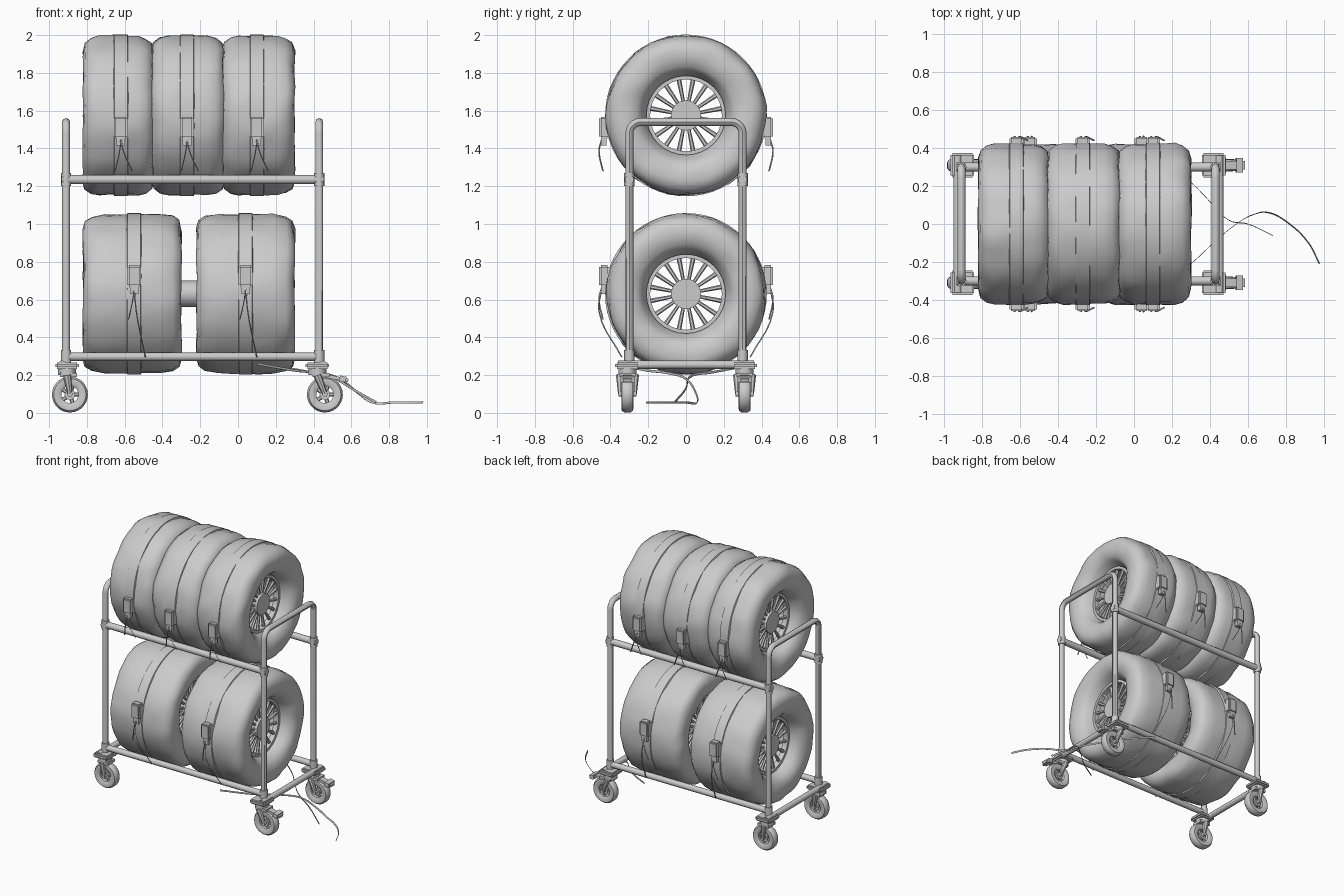
import bpy, bmesh, math
from mathutils import Vector, Matrix, noise

if "Cube" in bpy.data.objects:
    bpy.data.objects.remove(bpy.data.objects["Cube"])

grey = bpy.data.materials.new("plain_grey")
grey.use_nodes = True
grey.diffuse_color = (0.6, 0.6, 0.6, 1)
grey.node_tree.nodes["Principled BSDF"].inputs["Base Color"].default_value = (0.6, 0.6, 0.6, 1)

R = 0.425            # tyre radius
RIM = 0.2            # rim opening radius
ENDS = (-0.91, 0.43)  # end frames along x
SIDE = 0.3           # frame half depth


def finish(name, bm, angle=40):
    bmesh.ops.recalc_face_normals(bm, faces=bm.faces)
    mesh = bpy.data.meshes.new(name)
    bm.to_mesh(mesh)
    bm.free()
    obj = bpy.data.objects.new(name, mesh)
    bpy.context.collection.objects.link(obj)
    mesh.materials.append(grey)
    bpy.ops.object.select_all(action="DESELECT")
    obj.select_set(True)
    bpy.context.view_layer.objects.active = obj
    bpy.ops.object.shade_smooth_by_angle(angle=math.radians(angle))
    return obj


def lathe(bm, profile, steps, centre, axis="X", closed=True):
    """Spin (along, radius) points about an axis through centre."""
    rings = []
    for i in range(steps):
        a = math.tau * i / steps
        ring = []
        for along, r in profile:
            p = Vector((along, r * math.cos(a), r * math.sin(a)))
            if axis == "Y":
                p = Vector((p.y, p.x, p.z))
            ring.append(bm.verts.new(p + Vector(centre)))
        rings.append(ring)
    n = len(profile)
    for i in range(steps):
        a, b = rings[i], rings[(i + 1) % steps]
        for j in range(n if closed else n - 1):
            k = (j + 1) % n
            bm.faces.new((a[j], a[k], b[k], b[j]))


def box(bm, centre, size, rot=None):
    m = Matrix.Translation(centre) @ (rot or Matrix()) @ Matrix.Diagonal((*size, 1))
    return bmesh.ops.create_cube(bm, size=1, matrix=m)["verts"]


def rod(bm, a, b, r1, r2=None, sides=12):
    a, b = Vector(a), Vector(b)
    d = b - a
    m = Matrix.Translation((a + b) / 2) @ d.to_track_quat("Z", "Y").to_matrix().to_4x4()
    bmesh.ops.create_cone(bm, cap_ends=True, segments=sides, radius1=r1,
                          radius2=r2 or r1, depth=d.length, matrix=m)


def curve(name, points, radius=0.0, width=0.0, smooth=True):
    """Round pipe (radius) or thin flat strap (width) along points."""
    data = bpy.data.curves.new(name, "CURVE")
    data.dimensions = "3D"
    data.resolution_u = 5
    data.bevel_depth, data.extrude, data.bevel_resolution = radius, width, 2
    data.use_fill_caps = True
    s = data.splines.new("BEZIER" if smooth else "POLY")
    pts = s.bezier_points if smooth else s.points
    pts.add(len(points) - 1)
    for q, p in zip(pts, points):
        if smooth:
            q.co = p
            q.handle_left_type = q.handle_right_type = "AUTO"
        else:
            q.co = (*p, 1)
    data.materials.append(grey)
    obj = bpy.data.objects.new(name, data)
    bpy.context.collection.objects.link(obj)
    bpy.ops.object.select_all(action="DESELECT")
    obj.select_set(True)
    bpy.context.view_layer.objects.active = obj
    bpy.ops.object.convert(target="MESH")
    bpy.ops.object.shade_smooth_by_angle(angle=math.radians(45))


# Covered tyres with a slightly wrinkled surface
def tyre(name, x0, x1, z):
    h, c = (x1 - x0) / 2, (x0 + x1) / 2
    half = [(h - 0.13, RIM), (h - 0.09, 0.215), (h - 0.045, 0.235), (h - 0.015, 0.265),
            (h - 0.002, 0.31), (h, 0.35), (h - 0.012, 0.39), (h - 0.045, 0.414)]
    crown = [(h * t, R) for t in (0.55, 0.25, 0, -0.25, -0.55)]
    profile = half + crown + [(-x, r) for x, r in reversed(half)]
    bm = bmesh.new()
    lathe(bm, profile, 56, (c, 0, z))
    for v in bm.verts:
        radial = Vector((0, v.co.y, v.co.z - z))
        if radial.length > 0.25:
            n = noise.noise(v.co * 7) * 0.011 + noise.noise(v.co * 18) * 0.005
            v.co += radial.normalized() * (n - 0.003)
            v.co.x += noise.noise(v.co * 9 + Vector((5, 2, 8))) * 0.008
    finish(name, bm, 50)

    # Spoked rim on both faces
    bm = bmesh.new()
    for s in (-1, 1):
        face = c + s * (h - 0.11)
        rod(bm, (face - 0.025, 0, z), (face + 0.025, 0, z), 0.08, sides=16)
        lathe(bm, [(-0.02, 0.19), (0.02, 0.19), (0.02, 0.21), (-0.02, 0.21)], 32, (face, 0, z))
        for i in range(16):
            a = math.tau * (i + 0.5) / 16
            d = Vector((0, math.cos(a), math.sin(a)))
            hub = Vector((face, 0, z))
            rod(bm, hub + d * 0.07, hub + d * 0.2, 0.009, 0.013, 6)
    finish(name + "_rim", bm)


rows = {"upper": (1.575, [(-0.82, -0.445), (-0.46, -0.07), (-0.085, 0.3)], (-0.62, -0.27, 0.1), 1.51),
        "lower": (0.63, [(-0.82, -0.3), (-0.22, 0.3)], (-0.55, 0.04), 0.725)}
for row, (z, spans, buckles, bz) in rows.items():
    for i, (x0, x1) in enumerate(spans):
        tyre(f"{row}_tyre_{i + 1}", x0, x1, z)
    bm = bmesh.new()
    rod(bm, (spans[0][0] + 0.1, 0, z), (spans[-1][1] - 0.1, 0, z), 0.07, sides=20)
    finish(row + "_axle", bm)

    # Buckles, cover seams and hanging straps on both sides
    bm = bmesh.new()
    for x in buckles:
        for s in (-1, 1):
            verts = box(bm, (x, s * 0.432, bz), (0.075, 0.055, 0.115))
            edges = {e for v in verts for e in v.link_edges}
            bmesh.ops.bevel(bm, geom=list(edges), offset=0.01, segments=2, affect="EDGES")
            box(bm, (x, s * 0.435, bz - 0.07), (0.045, 0.03, 0.05))
            for k, drift in enumerate((-0.03, 0.06)):
                drop = 0.17 + 0.2 * k * (row == "lower")
                curve(f"{row}_hanging_strap", [
                    (x, s * 0.445, bz - 0.06), (x + drift * 0.2, s * 0.46, bz - 0.06 - drop * 0.35),
                    (x + drift, s * (0.44 - 0.1 * k * (row == "lower")), bz - 0.06 - drop)],
                    width=0.003, radius=0.0015)
    finish(row + "_buckles", bm)
    for x in buckles:
        bm = bmesh.new()
        lathe(bm, [(-0.04, R - 0.01), (-0.035, R + 0.003), (0.035, R + 0.003), (0.04, R - 0.01)],
              56, (x, 0, z))
        finish(row + "_cover_band", bm)

# End hoops of bent pipe
for x in ENDS:
    path = [(x, -SIDE, 0.25), (x, -SIDE, 1.48)]
    for s in (-1, 1):
        arc = [(x, s * (SIDE - 0.06 + 0.06 * math.cos(a)), 1.48 + 0.06 * math.sin(a))
               for a in [math.pi / 2 * k / 5 for k in range(1, 6)]]
        path += arc if s < 0 else arc[::-1]
    path.append((x, SIDE, 1.48))
    path.append((x, SIDE, 0.25))
    curve("end_hoop", path, radius=0.021, smooth=False)

# Long rails, lower end bars and rail sockets
bm = bmesh.new()
for s in (-1, 1):
    rod(bm, (ENDS[0] - 0.025, s * SIDE, 1.235), (ENDS[1] + 0.025, s * SIDE, 1.235), 0.024)
    rod(bm, (ENDS[0], s * SIDE, 0.297), (ENDS[1], s * SIDE, 0.297), 0.022)
    for x in ENDS:
        for z in (1.235, 0.297):
            rod(bm, (x, s * SIDE, z - 0.035), (x, s * SIDE, z + 0.035), 0.027)
for x, out in zip(ENDS, (-1, 1)):
    rod(bm, (x + out * 0.02, -0.36, 0.255), (x + out * 0.02, 0.36, 0.255), 0.022)
finish("rails", bm)


# Swivel casters; the ones on the left end have a brake pedal
def caster(x, y, wx, brake):
    bm = bmesh.new()
    verts = box(bm, (x, y, 0.25), (0.125, 0.13, 0.035))
    edges = {e for v in verts for e in v.link_edges}
    bmesh.ops.bevel(bm, geom=list(edges), offset=0.01, segments=2, affect="EDGES")
    rod(bm, (x, y, 0.2), (x, y, 0.235), 0.048, sides=20)
    box(bm, ((x + wx) / 2, y, 0.2), (0.09, 0.085, 0.02))
    for s in (-1, 1):
        rod(bm, (x, y + s * 0.039, 0.2), (wx, y + s * 0.037, 0.1), 0.022, 0.013, 8)
    rod(bm, (wx, y - 0.048, 0.1), (wx, y + 0.048, 0.1), 0.014)
    if brake:
        tilt = Matrix.Rotation(math.radians(12), 4, "Y")
        box(bm, (wx + 0.06, y, 0.185), (0.13, 0.045, 0.018), tilt)
        box(bm, (wx + 0.095, y, 0.18), (0.035, 0.075, 0.03), tilt)
    finish("caster_fork", bm)
    bm = bmesh.new()
    lathe(bm, [(-0.022, 0.045), (-0.032, 0.06), (-0.03, 0.085), (-0.016, 0.095),
               (0.016, 0.095), (0.03, 0.085), (0.032, 0.06), (0.022, 0.045)],
          28, (wx, y, 0.097), "Y")
    rod(bm, (wx, y - 0.02, 0.097), (wx, y + 0.02, 0.097), 0.028)
    for i in range(5):
        a = math.tau * i / 5
        rod(bm, (wx, y, 0.097), (wx + 0.05 * math.cos(a), y, 0.097 + 0.05 * math.sin(a)), 0.011, sides=6)
    finish("caster_wheel", bm)


for y in (-0.31, 0.31):
    caster(-0.905, y, -0.89, False)
    caster(0.42, y, 0.46, True)

# Loose straps trailing towards the floor
curve("long_loose_strap", [(0.1, -0.36, 0.26), (0.3, -0.21, 0.225), (0.43, -0.09, 0.21), (0.54, 0, 0.18),
                           (0.63, 0.05, 0.11), (0.71, 0.06, 0.056), (0.82, 0, 0.055),
                           (0.92, -0.1, 0.055), (0.978, -0.21, 0.055)], radius=0.0015, width=0.005)
curve("short_loose_strap", [(0.1, 0.36, 0.26), (0.3, 0.22, 0.23), (0.38, 0.14, 0.215), (0.5, 0.02, 0.19),
                            (0.6, 0, 0.13), (0.73, -0.06, 0.056)], radius=0.0015, width=0.005)
